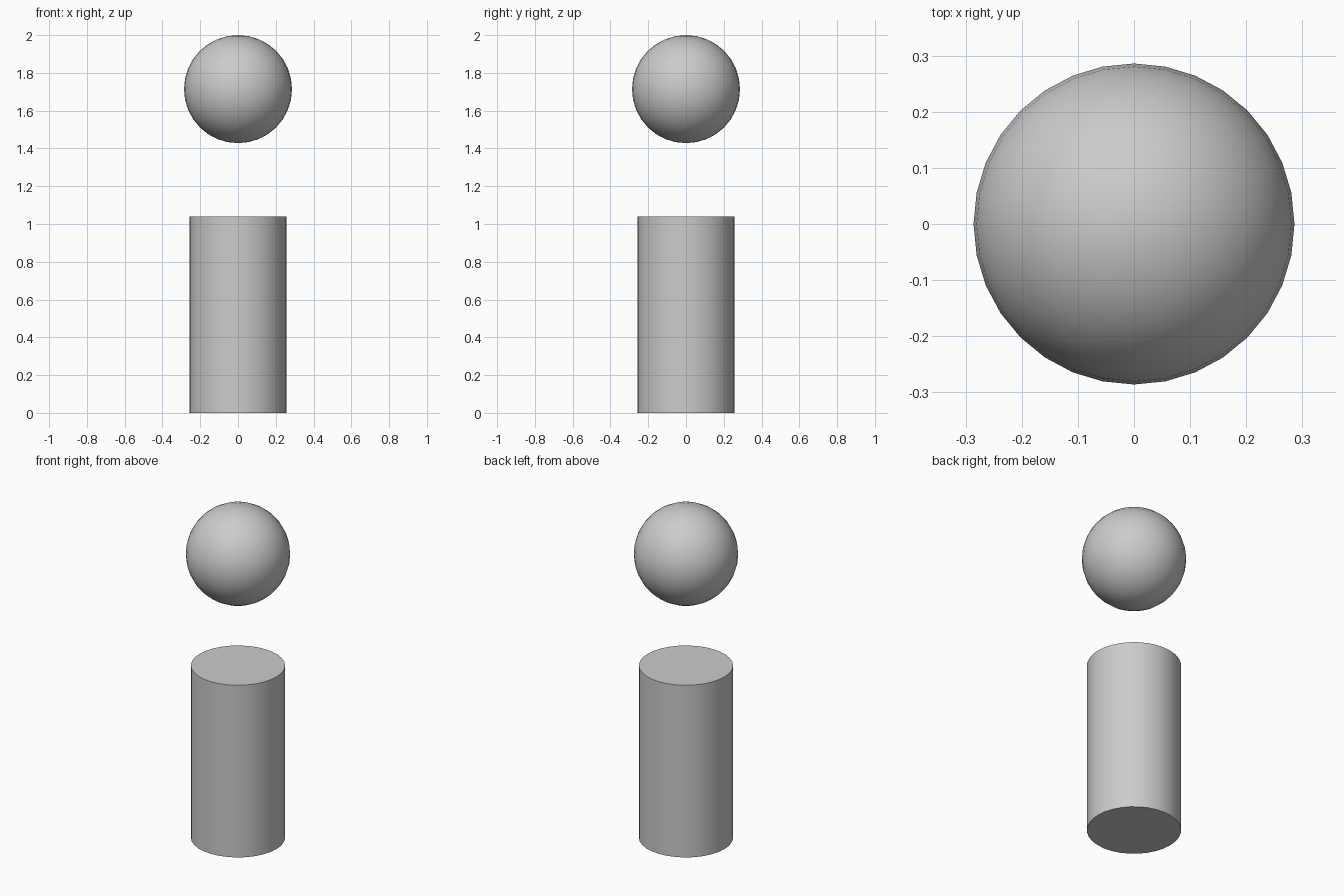
import bpy
import math

if "Cube" in bpy.data.objects:
    bpy.data.objects.remove(bpy.data.objects["Cube"])


def finish(name):
    obj = bpy.context.object
    obj.name = name
    bpy.ops.object.shade_smooth_by_angle(angle=math.radians(30))
    return obj


# Upright column body, capped at both ends
HEIGHT = 1.04
bpy.ops.mesh.primitive_cylinder_add(vertices=32, radius=0.258, depth=HEIGHT,
                                    location=(0, 0, HEIGHT / 2))
finish("body")

# Ball floating above the body
RADIUS = 0.286
bpy.ops.mesh.primitive_uv_sphere_add(segments=32, ring_count=16, radius=RADIUS,
                                     location=(0, 0, 2 - RADIUS))
finish("head")
